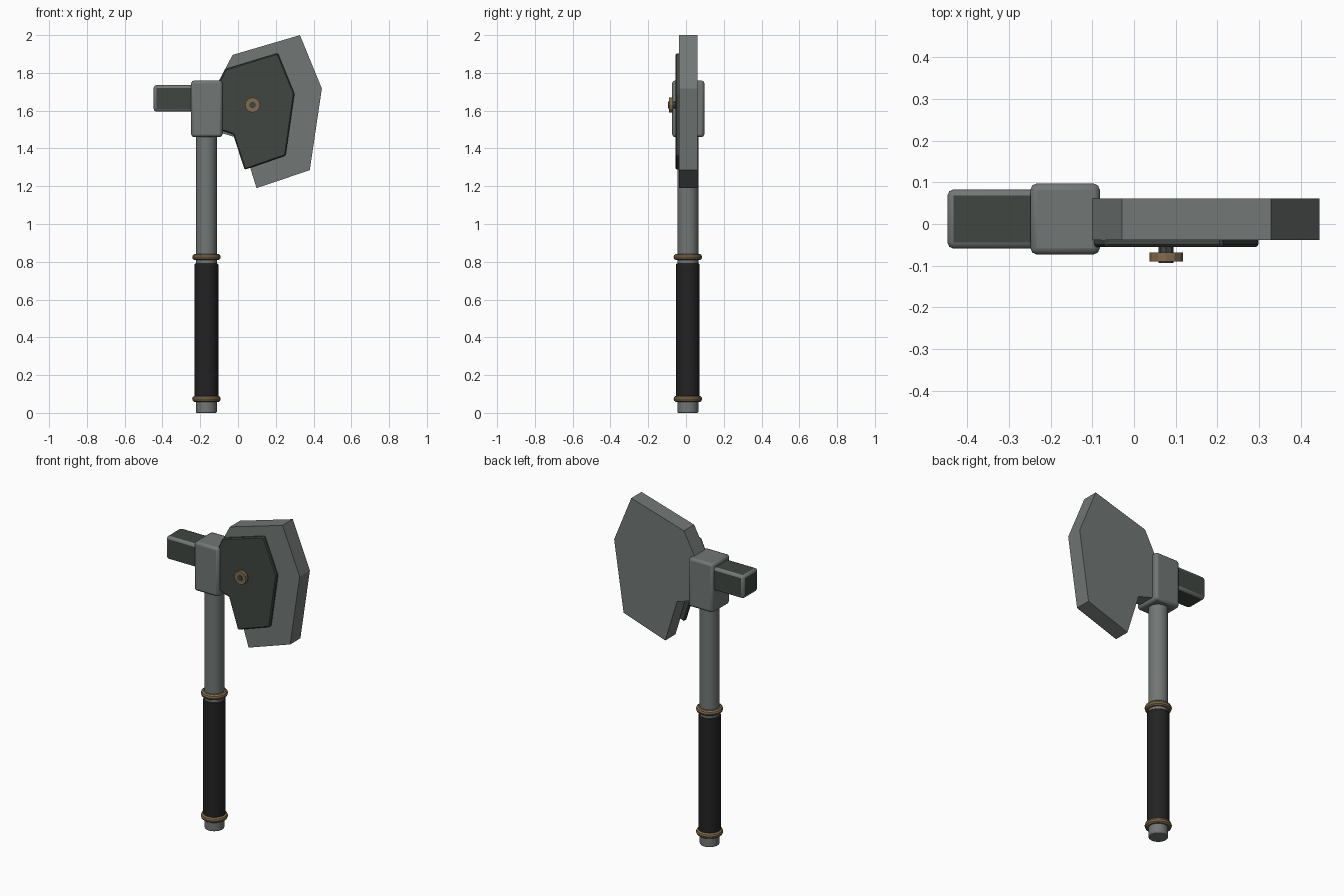
import bpy, bmesh, math
from mathutils import Matrix

if "Cube" in bpy.data.objects:
    bpy.data.objects.remove(bpy.data.objects["Cube"])


def material(name, rgb):
    m = bpy.data.materials.new(name)
    m.diffuse_color = (*rgb, 1)
    m.use_nodes = True
    m.node_tree.nodes["Principled BSDF"].inputs["Base Color"].default_value = m.diffuse_color
    return m


STEEL = material("grey steel", (0.165, 0.185, 0.18))
DARK = material("dark green steel", (0.05, 0.062, 0.052))
BRASS = material("dull brass", (0.22, 0.15, 0.07))
LEATHER = material("black grip", (0.016, 0.016, 0.016))
AX, AY = -0.167, 0.01  # handle axis


def finish(ob, name, mats, bevel=0, bevel_mat=-1, segs=2, smooth=True):
    ob.name = name
    ob.data.materials.clear()
    for m in mats:
        ob.data.materials.append(m)
    if bevel:
        b = ob.modifiers.new("bevel", 'BEVEL')
        b.width, b.segments, b.material = bevel, segs, bevel_mat
        b.limit_method = 'ANGLE'
    bpy.ops.object.select_all(action='DESELECT')
    ob.select_set(True)
    bpy.context.view_layer.objects.active = ob
    if smooth:
        bpy.ops.object.shade_smooth_by_angle(angle=math.radians(35))
    return ob


def box(name, lo, hi, mats, **kw):
    bpy.ops.mesh.primitive_cube_add(size=1, location=[(a + b) / 2 for a, b in zip(lo, hi)])
    ob = bpy.context.object
    ob.data.transform(Matrix.Diagonal([b - a for a, b in zip(lo, hi)] + [1]))
    return finish(ob, name, mats, **kw)


def rod(name, r, z0, z1, mat, **kw):
    bpy.ops.mesh.primitive_cylinder_add(vertices=32, radius=r, depth=z1 - z0,
                                        location=(AX, AY, (z0 + z1) / 2))
    return finish(bpy.context.object, name, [mat], **kw)


def plate(name, outline, y0, y1, mat, **kw):
    # flat xz outline extruded along y
    bm = bmesh.new()
    face = bm.faces.new([bm.verts.new((x, y0, z)) for x, z in outline])
    new = bmesh.ops.extrude_face_region(bm, geom=[face])["geom"]
    bmesh.ops.translate(bm, vec=(0, y1 - y0, 0),
                        verts=[v for v in new if isinstance(v, bmesh.types.BMVert)])
    bmesh.ops.recalc_face_normals(bm, faces=bm.faces)
    me = bpy.data.meshes.new(name)
    bm.to_mesh(me)
    bm.free()
    ob = bpy.data.objects.new(name, me)
    bpy.context.collection.objects.link(ob)
    return finish(ob, name, [mat], **kw)


# handle
rod("shaft", 0.055, 0, 1.5, STEEL, bevel=0.005)
rod("grip", 0.0625, 0.085, 0.79, LEATHER, bevel=0.004)
for name, z in (("lower_ring", 0.074), ("upper_ring", 0.825)):
    bpy.ops.mesh.primitive_torus_add(major_segments=32, minor_segments=10, major_radius=0.058,
                                     minor_radius=0.0175, location=(AX, AY, z))
    finish(bpy.context.object, name, [BRASS])

# head block and hammer
box("head_block", (-0.248, -0.073, 1.46), (-0.082, 0.097, 1.76), [STEEL], bevel=0.015)
box("hammer", (-0.447, -0.059, 1.595), (-0.2, 0.083, 1.735), [DARK, STEEL],
    bevel=0.015, bevel_mat=1)

# blade and side plate
plate("blade", [(-0.10, 1.76), (-0.029, 1.895), (0.328, 2.0), (0.444, 1.717), (0.38, 1.285),
                (0.098, 1.19), (0.018, 1.45), (-0.10, 1.485)], -0.038, 0.061, STEEL, smooth=False)
plate("side_plate", [(-0.10, 1.75), (-0.068, 1.82), (0.211, 1.905), (0.299, 1.69), (0.252, 1.362),
                     (0.035, 1.287), (-0.026, 1.475), (-0.10, 1.5)], -0.055, -0.03, DARK,
      bevel=0.006, segs=1, smooth=False)

# rivet: brass collar round a dark pin
for name, r, y0, y1, mat, n in (("rivet_collar", 0.04, -0.09, -0.068, BRASS, 12),
                                ("rivet_pin", 0.018, -0.094, -0.045, DARK, 8)):
    bpy.ops.mesh.primitive_cylinder_add(vertices=n, radius=r, depth=y1 - y0,
                                        location=(0.077, (y0 + y1) / 2, 1.63),
                                        rotation=(math.pi / 2, 0, 0))
    finish(bpy.context.object, name, [mat], smooth=False)
